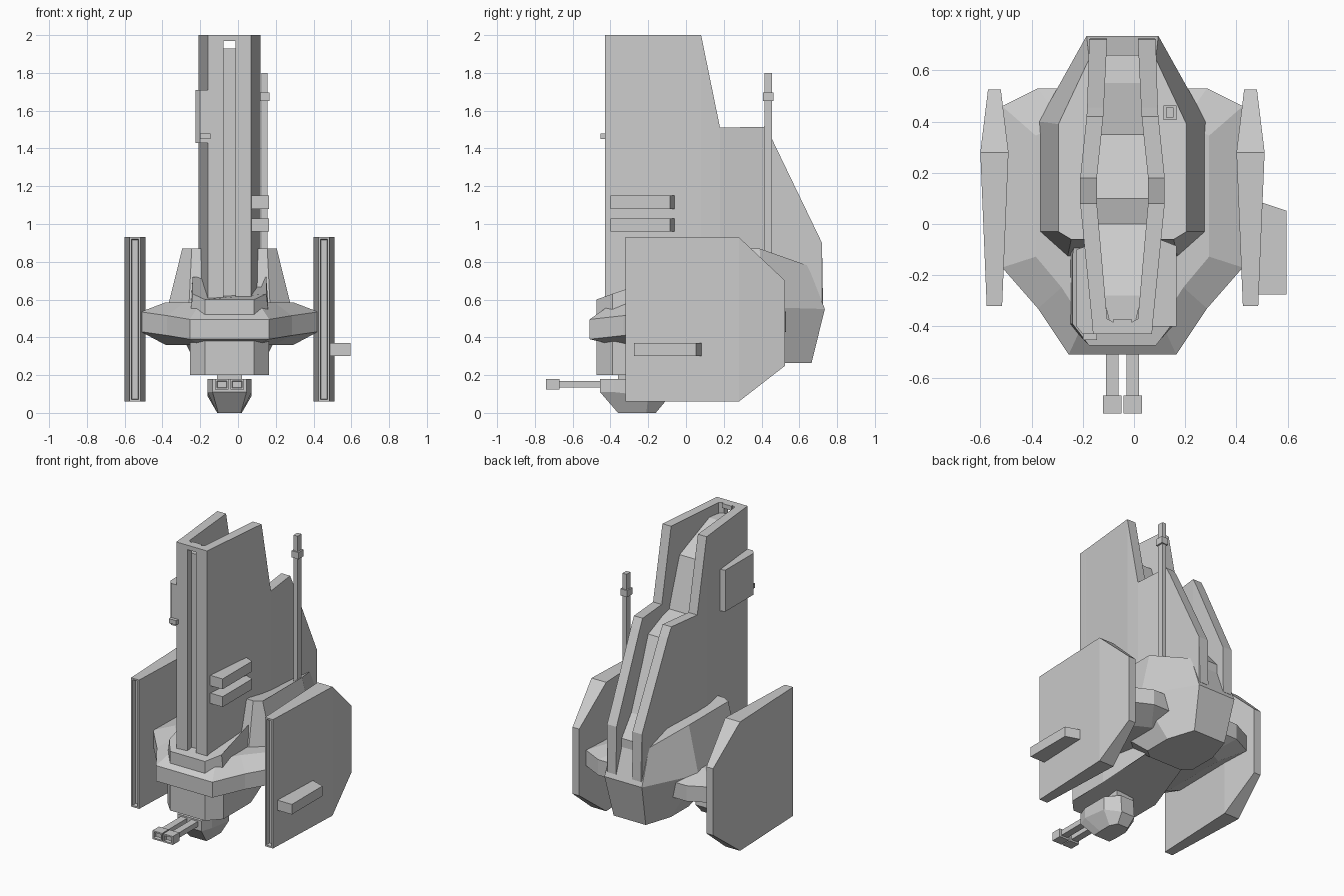
import bpy, bmesh

if "Cube" in bpy.data.objects:
    bpy.data.objects.remove(bpy.data.objects["Cube"])

C = -0.045  # symmetry plane of the ship


def finish(bm, name):
    bmesh.ops.recalc_face_normals(bm, faces=bm.faces)
    me = bpy.data.meshes.new(name)
    bm.to_mesh(me)
    bm.free()
    ob = bpy.data.objects.new(name, me)
    bpy.context.collection.objects.link(ob)
    return ob


def loft(name, rings, groove=None):
    """Bridge equal-length closed rings; optionally recess the first cap."""
    bm = bmesh.new()
    vs = [[bm.verts.new(p) for p in r] for r in rings]
    n = len(vs[0])
    for a, b in zip(vs, vs[1:]):
        for i in range(n):
            j = (i + 1) % n
            bm.faces.new((a[i], a[j], b[j], b[i]))
    cap = bm.faces.new(vs[0])
    bm.faces.new(vs[-1])
    if groove:
        bmesh.ops.recalc_face_normals(bm, faces=bm.faces)
        bmesh.ops.inset_region(bm, faces=[cap], thickness=groove[0])
        bmesh.ops.inset_region(bm, faces=[cap], thickness=0.004, depth=-groove[1])
    return finish(bm, name)


def stations(name, rows, groove=None):
    """Rectangular sections along y: (y, x0, x1, z0, z1)."""
    return loft(name, [[(a, y, c), (b, y, c), (b, y, d), (a, y, d)]
                       for y, a, b, c, d in rows], groove)


def box(name, x0, x1, y0, y1, z0, z1, groove=None):
    return stations(name, [(y0, x0, x1, z0, z1), (y1, x0, x1, z0, z1)], groove)


def ring(pts):
    """Half outline (x, y, z) mirrored across the ship's centre."""
    return ([(C + x, y, z) for x, y, z in pts] +
            [(C - x, y, z) for x, y, z in reversed(pts)])


# Tall spine: two side walls (y, top, outer, inner) around a stepped core
wall = [(-.43, 2, .115, .032), (-.385, 2, .119, .032), (-.37, 2, .12, .06),
        (.08, 2, .165, .1), (.18, 1.51, .165, .1), (.42, 1.515, .14, .075),
        (.455, 1.45, .138, .073), (.72, .9, .13, .06), (.725, .6, .125, .06)]
for s, side in ((-1, "left"), (1, "right")):
    stations(f"spine_wall_{side}",
             [(y, C + s * i, C + s * o, .58, t) for y, t, o, i in wall])
core = [(-.385, 1.93, .05), (-.28, 1.93, .075), (0, 1.78, .1), (.1, 1.45, .11),
        (.35, 1.38, .09), (.55, .93, .075), (.66, .8, .065)]
stations("spine_core", [(y, C - h, C + h, .58, t) for y, t, h in core])
box("spine_front_cap", C - .035, C + .035, -.43, -.37, 1.97, 2)

# Side wing plates with a groove in the leading edge
for s, side in ((-1, "left"), (1, "right")):
    x = C + s * .5
    stations(f"wing_{side}", [(-.32, x - .03, x + .03, .06, .93),
                              (.28, x - .055, x + .055, .06, .93),
                              (.525, x - .025, x + .025, .25, .70)], (.015, .03))

# Wide disc hull joining the wings
rim = [(.21, -.51, .39), (.33, -.33, .41), (.47, -.17, .43), (.47, .46, .43), (.33, .53, .43)]
loft("disc_hull", [
    ring([(x * .72, y * .75, .36) for x, y, z in rim]),
    ring(rim),
    ring([(x, y, z + .105) for x, y, z in rim]),
    ring([(x * .72, y * .75, .585) for x, y, z in rim])])

# Rear engine pod
loft("rear_pod", [
    ring([(.12, .24, .265), (.18, .29, .265), (.18, .48, .265), (.12, .665, .265)]),
    ring([(.215, -.13, .56), (.327, -.03, .56), (.327, .4, .56), (.14, .735, .55)]),
    ring([(.2, -.06, .87), (.25, -.03, .87), (.25, .39, .87), (.13, .645, .78)])])

# Front cabin block
loft("front_cabin", [
    ring([(.13, -.475, .2), (.21, -.39, .2), (.21, -.1, .2), (.13, .3, .3)]),
    ring([(.13, -.475, .5), (.21, -.39, .5), (.21, -.1, .5), (.13, .3, .5)]),
    ring([(.13, -.475, .6), (.195, -.39, .63), (.195, -.12, .72), (.13, .3, .72)])])

# Chin turret with twin barrels
loft("chin_turret", [
    ring([(.06, -.36, 0), (.065, -.3, 0), (.065, -.21, 0), (.04, -.16, 0)]),
    ring([(.09, -.455, .11), (.117, -.38, .11), (.117, -.2, .09), (.05, -.11, .06)]),
    ring([(.09, -.455, .18), (.117, -.38, .18), (.117, -.2, .18), (.05, -.12, .18)])])
box("turret_neck", C - .065, C + .065, -.36, -.14, .17, .22)
for s, side in ((-1, "left"), (1, "right")):
    x = C + s * .04
    box(f"barrel_{side}", x - .024, x + .024, -.68, -.4, .135, .17)
    box(f"muzzle_{side}", x - .036, x + .036, -.74, -.67, .123, .18, (.014, .02))


# Box pods on the right side, with a slanted rear end
def side_pod(name, x0, x1, y0, y1, z0, z1):
    loft(name, [[(x0, y0, z), (x1, y0, z), (x1, y1 - .045, z), (x0, y1, z)]
                for z in (z0, z1)])


for i, z in enumerate((.96, 1.08)):
    side_pod(f"spine_side_pod_{i + 1}", .05, .165, -.40, -.04, z, z + .07)
side_pod("wing_side_pod", .46, .595, -.275, .097, .302, .37)

# Antenna mast
box("antenna_mast", .125, .155, .415, .455, .8, 1.8)
box("antenna_collar", .116, .166, .407, .463, 1.65, 1.695)

# Left sensor panel on the spine
loft("sensor_panel", [
    [(-.155, -.43, z), (-.2, -.43, z), (-.225, -.40, z), (-.225, -.1, z), (-.17, -.08, z)]
    for z in (1.43, 1.71)])
box("sensor_probe", -.2, -.145, -.452, -.40, 1.45, 1.48)
